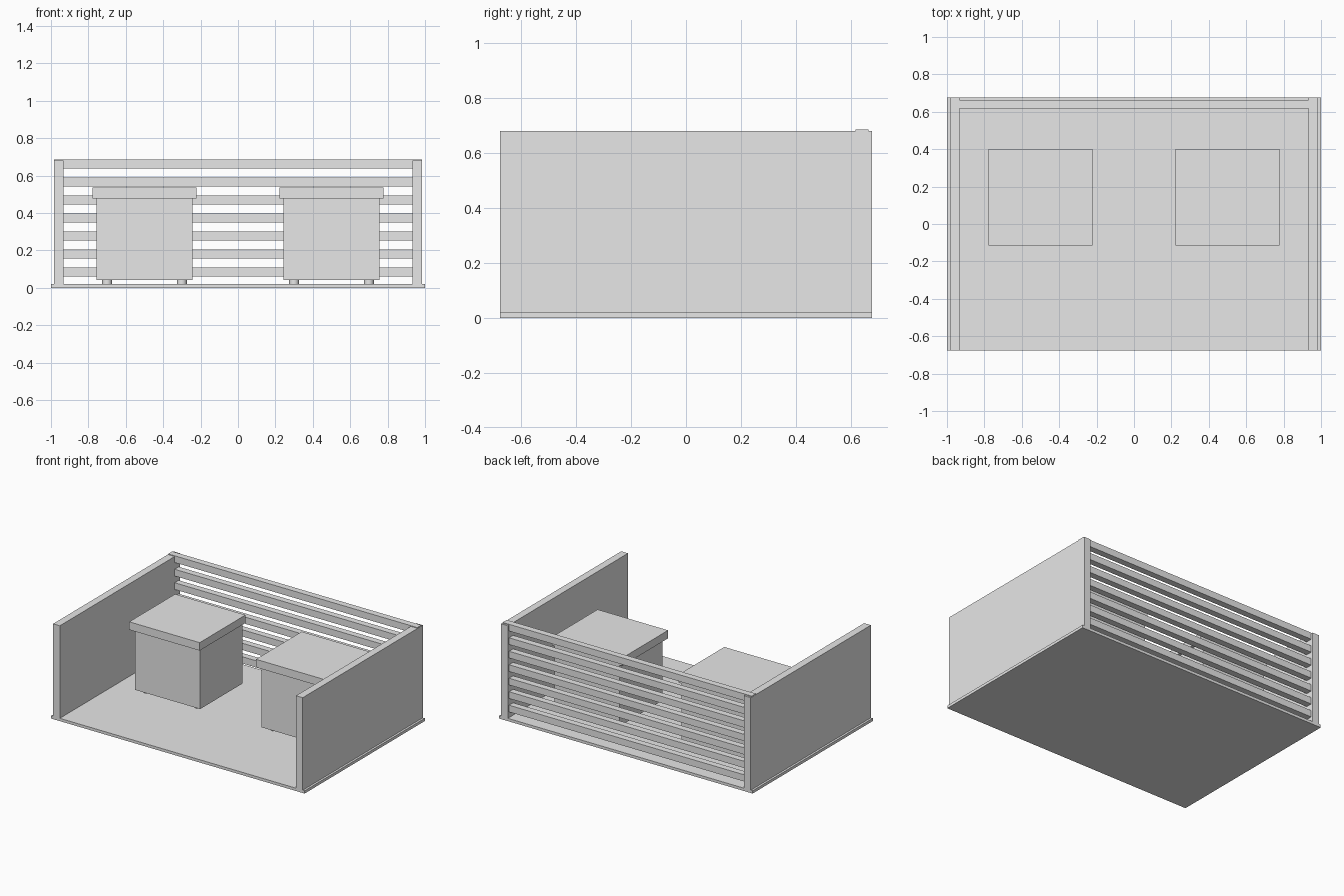
import bpy

if "Cube" in bpy.data.objects:
    bpy.data.objects.remove(bpy.data.objects["Cube"], do_unlink=True)

grey = bpy.data.materials.new("plain_grey")
grey.use_nodes = True
colour = (0.8, 0.8, 0.8, 1)
grey.diffuse_color = colour
grey.node_tree.nodes["Principled BSDF"].inputs["Base Color"].default_value = colour


def box(name, x, y, z):
    """Box spanning the given (low, high) range on each axis."""
    spans = (x, y, z)
    bpy.ops.mesh.primitive_cube_add(size=1, location=[(a + b) / 2 for a, b in spans])
    obj = bpy.context.object
    obj.name = name
    obj.scale = [b - a for a, b in spans]
    bpy.ops.object.transform_apply(location=False, rotation=False, scale=True)
    obj.data.materials.append(grey)


def foot(name, x, y):
    bpy.ops.mesh.primitive_cylinder_add(vertices=16, radius=0.026, depth=0.025,
                                        location=(x, y, 0.0315))
    obj = bpy.context.object
    obj.name = name
    obj.data.materials.append(grey)
    bpy.ops.object.shade_smooth_by_angle()


HALF_DEPTH = 0.677
WALL_OUT, WALL_IN = 0.985, 0.932

# Floor slab
box("floor", (-1, 1), (-HALF_DEPTH, HALF_DEPTH), (0, 0.02))

# Slatted back fence, let into the side walls
for i in range(7):
    low = 0.06 + i * 0.0962
    box(f"back_slat_{i + 1}", (-WALL_OUT + 0.002, WALL_OUT - 0.002),
        (0.617, 0.663), (low, low + 0.048))

for side, s in (("left", 1), ("right", -1)):
    # Solid side wall
    box(f"{side}_wall", sorted((s * WALL_IN, s * WALL_OUT)),
        (-HALF_DEPTH, HALF_DEPTH), (0.02, 0.68))

    # Lidded bin, lid overhanging the front and sides
    c = s * 0.5
    box(f"{side}_bin_body", (c - 0.257, c + 0.257), (-0.08, 0.4), (0.042, 0.478))
    box(f"{side}_bin_lid", (c - 0.278, c + 0.278), (-0.115, 0.402), (0.478, 0.535))

    # Four short feet
    for dx in (-0.2, 0.2):
        for row, y in (("front", -0.02), ("back", 0.34)):
            edge = "outer" if dx * s > 0 else "inner"
            foot(f"{side}_bin_{row}_{edge}_foot", c + dx, y)
